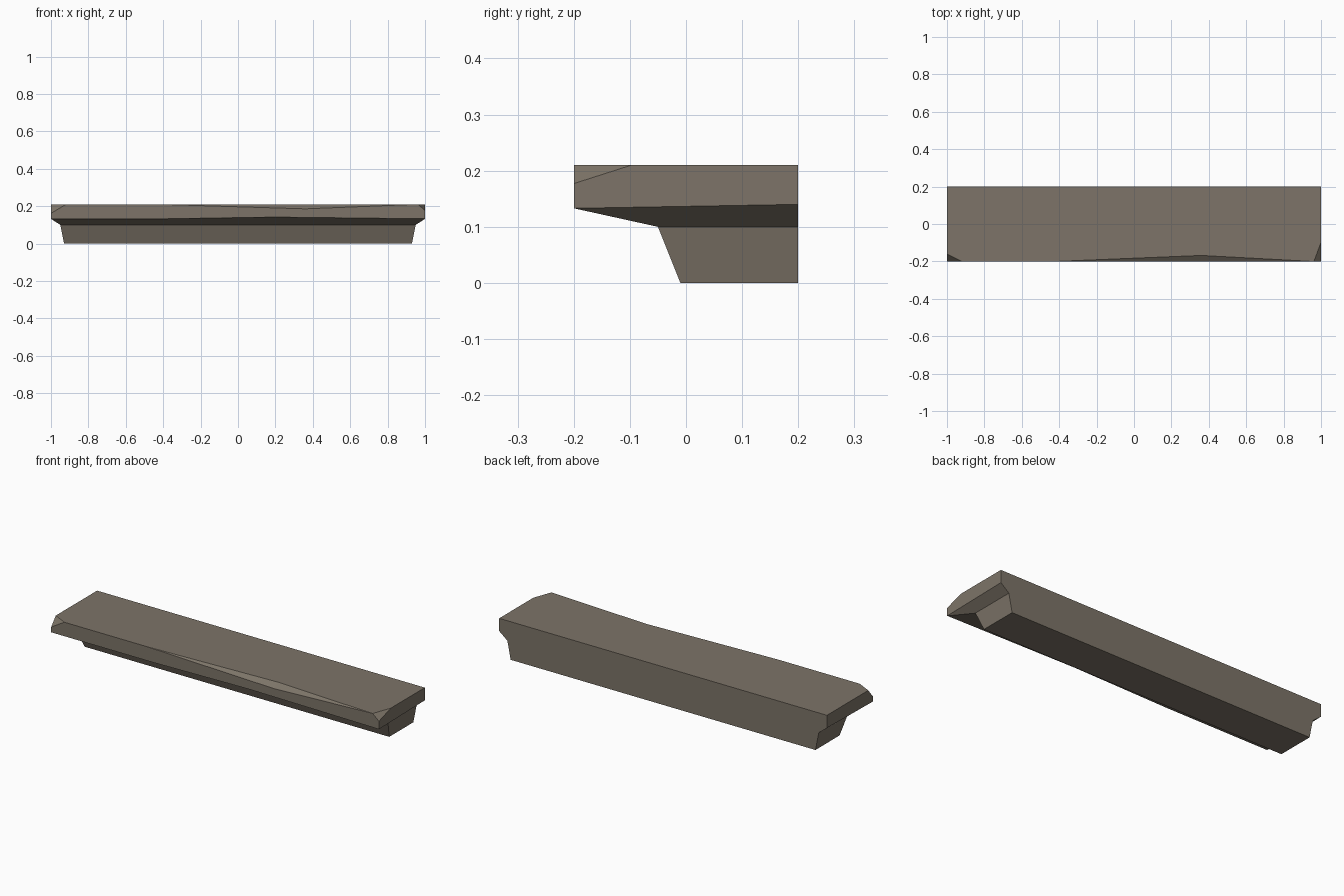
import bpy, bmesh
from mathutils import Vector

if "Cube" in bpy.data.objects:
    bpy.data.objects.remove(bpy.data.objects["Cube"])

stone = bpy.data.materials.new("weathered stone")
stone.diffuse_color = (0.205, 0.175, 0.138, 1)
stone.use_nodes = True
stone.node_tree.nodes["Principled BSDF"].inputs["Base Color"].default_value = stone.diffuse_color


def add_object(name, bm):
    bmesh.ops.recalc_face_normals(bm, faces=bm.faces)
    mesh = bpy.data.meshes.new(name)
    bm.to_mesh(mesh)
    bm.free()
    mesh.materials.append(stone)
    ob = bpy.data.objects.new(name, mesh)
    bpy.context.collection.objects.link(ob)
    return ob


# Ledge body: stacked outlines with a flat back and a flaring front
# (half width, front y, back z, front heights from left to right)
levels = [
    (0.93, -0.01, 0.0, (0.0, 0.0, 0.0, 0.0)),
    (0.95, -0.05, 0.10, (0.10, 0.10, 0.10, 0.10)),
    (1.0, -0.2, 0.14, (0.133, 0.133, 0.142, 0.133)),
    (1.0, -0.2, 0.21, (0.21, 0.21, 0.21, 0.21)),
]
bm = bmesh.new()
rings = []
for half, front, back_z, heights in levels:
    pts = [(x, front, z) for x, z in zip((-half, -0.38, 0.2, half), heights)]
    pts += [(half, 0.2, back_z), (-half, 0.2, back_z)]
    rings.append([bm.verts.new(p) for p in pts])
for low, high in zip(rings, rings[1:]):
    for i in range(6):
        j = (i + 1) % 6
        bm.faces.new((low[i], low[j], high[j], high[i]))
bm.faces.new(rings[0][::-1])
bm.faces.new(rings[-1])
ledge = add_object("stone_ledge", bm)


# Chipped edges: each cutter is the hull of the chip corners and an outer point
def chip(name, points, outer):
    bm = bmesh.new()
    for p in points + [outer]:
        bm.verts.new(Vector(p))
    bmesh.ops.convex_hull(bm, input=bm.verts)
    cutter = add_object(name, bm)
    cutter.hide_render = True
    cutter.hide_viewport = True
    mod = ledge.modifiers.new(name, 'BOOLEAN')
    mod.operation = 'DIFFERENCE'
    mod.solver = 'EXACT'
    mod.object = cutter


chip("left_corner_chip",
     [(-1, -0.16, 0.21), (-0.92, -0.2, 0.21), (-1, -0.2, 0.162)],
     (-1.05, -0.25, 0.26))
chip("right_corner_chip",
     [(1, -0.097, 0.21), (0.962, -0.2, 0.21), (1, -0.2, 0.177)],
     (1.05, -0.25, 0.26))
chip("front_edge_chip",
     [(-0.42, -0.2, 0.21), (0.955, -0.2, 0.21), (0.36, -0.168, 0.21), (0.36, -0.2, 0.186)],
     (0.36, -0.27, 0.27))
